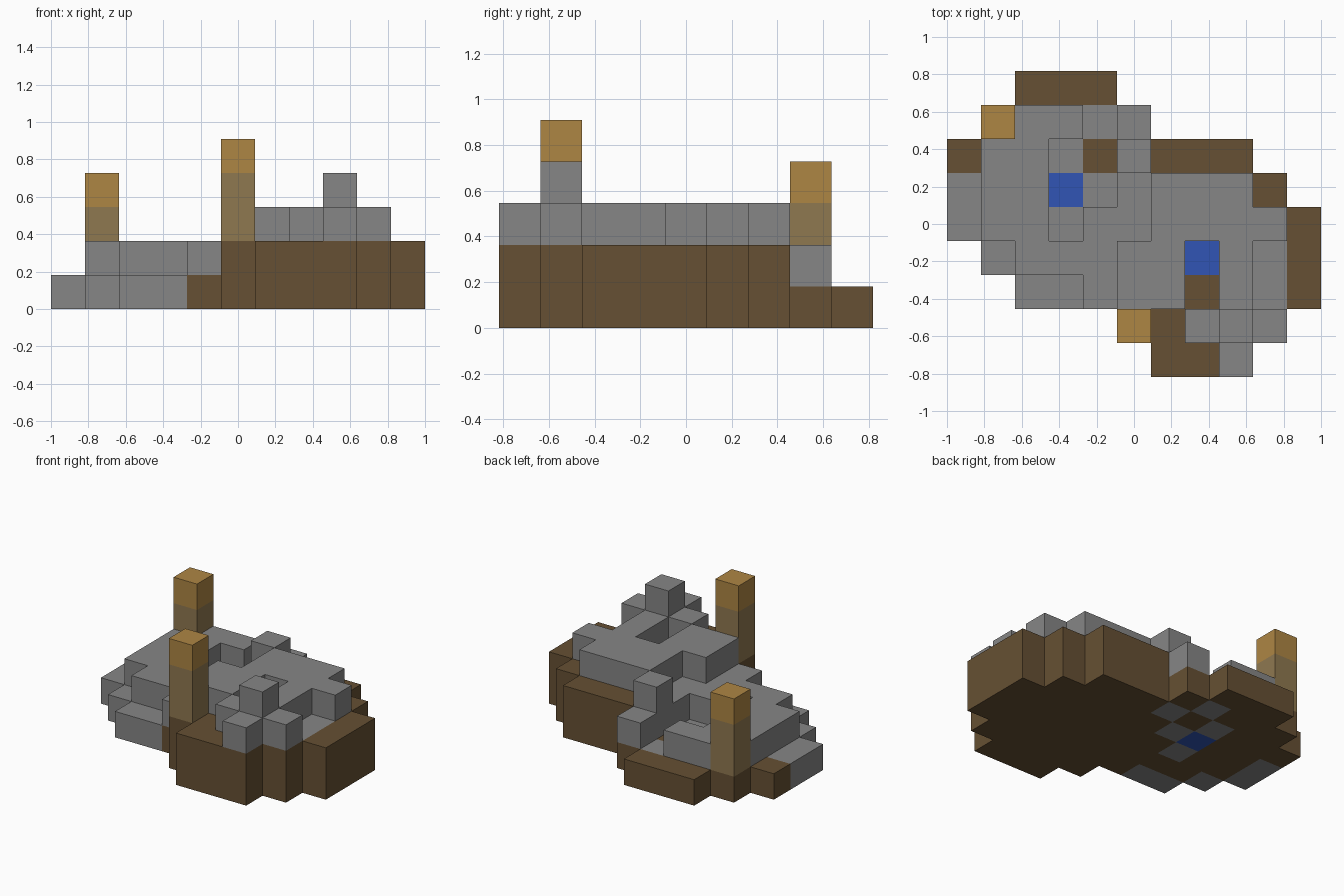
import bpy, bmesh
from mathutils import Vector

cube = bpy.data.objects.get("Cube")
if cube:
    bpy.data.objects.remove(cube, do_unlink=True)

# Ground plan, back row first; each letter is a column of blocks
PLAN = """
..bbb......
.AGGgG.....
bGGgbTDDD..
gGGwgGPPPD.
gGGgGGPPPPD
.gGGGPPWPGD
..ggGPPDPGD
.....CDPHP.
......DDP..
""".split()

# Columns listed from the bottom block up
COLUMNS = {
    "b": ["soil"],
    "g": ["stone"],
    "w": ["water"],
    "D": ["soil"] * 2,
    "G": ["soil", "stone"],
    "P": ["soil"] * 2 + ["stone"],
    "W": ["soil", "water"],
    "T": ["stone"] * 3,
    "H": ["soil"] * 2 + ["stone"] * 2,
    "A": ["soil"] + ["post"] * 2 + ["lamp"],
    "C": ["soil"] * 2 + ["post"] * 2 + ["lamp"],
}

# Part name, material name and colour of each block kind
PARTS = {
    "soil": ("soil_base", "earth brown", (102, 80, 51)),
    "stone": ("stone_layer", "stone grey", (134, 134, 134)),
    "water": ("water_pools", "water blue", (49, 85, 181)),
    "post": ("lamp_posts", "weathered wood", (143, 120, 80)),
    "lamp": ("lamp_tops", "lamp amber", (174, 134, 68)),
}

WIDTH, DEPTH = len(PLAN[0]), len(PLAN)
CELL = 2 / WIDTH


def linear(v):
    v /= 255
    return v / 12.92 if v <= 0.04045 else ((v + 0.055) / 1.055) ** 2.4


def make_material(name, rgb):
    mat = bpy.data.materials.new(name)
    mat.use_nodes = True
    colour = (*map(linear, rgb), 1)
    mat.diffuse_color = colour
    bsdf = next(n for n in mat.node_tree.nodes if n.type == "BSDF_PRINCIPLED")
    bsdf.inputs["Base Color"].default_value = colour
    return mat


# Fill the block grid from the plan
blocks = {}
for row, line in enumerate(PLAN):
    for i, letter in enumerate(line):
        for k, kind in enumerate(COLUMNS.get(letter, [])):
            blocks[i, DEPTH - 1 - row, k] = kind


def add_block(bm, cell):
    """Add only the sides of a block that touch open air."""
    centre = Vector(cell) + Vector((0.5, 0.5, 0.5))
    for axis in range(3):
        for sign in (-1, 1):
            n = Vector((0, 0, 0))
            n[axis] = sign
            if tuple(int(c + d) for c, d in zip(cell, n)) in blocks:
                continue
            u = Vector((0, 0, 0))
            u[(axis + 1) % 3] = 0.5
            v = n.cross(u)
            mid = centre + n / 2
            ring = (mid - u - v, mid + u - v, mid + u + v, mid - u + v)
            bm.faces.new([bm.verts.new(
                ((p.x - WIDTH / 2) * CELL, (p.y - DEPTH / 2) * CELL, p.z * CELL))
                for p in ring])


# One object per kind of block
for kind, (part, mat_name, rgb) in PARTS.items():
    bm = bmesh.new()
    for cell, block in blocks.items():
        if block == kind:
            add_block(bm, cell)
    bmesh.ops.remove_doubles(bm, verts=bm.verts, dist=CELL / 100)
    mesh = bpy.data.meshes.new(part)
    bm.to_mesh(mesh)
    bm.free()
    mesh.materials.append(make_material(mat_name, rgb))
    bpy.context.collection.objects.link(bpy.data.objects.new(part, mesh))
